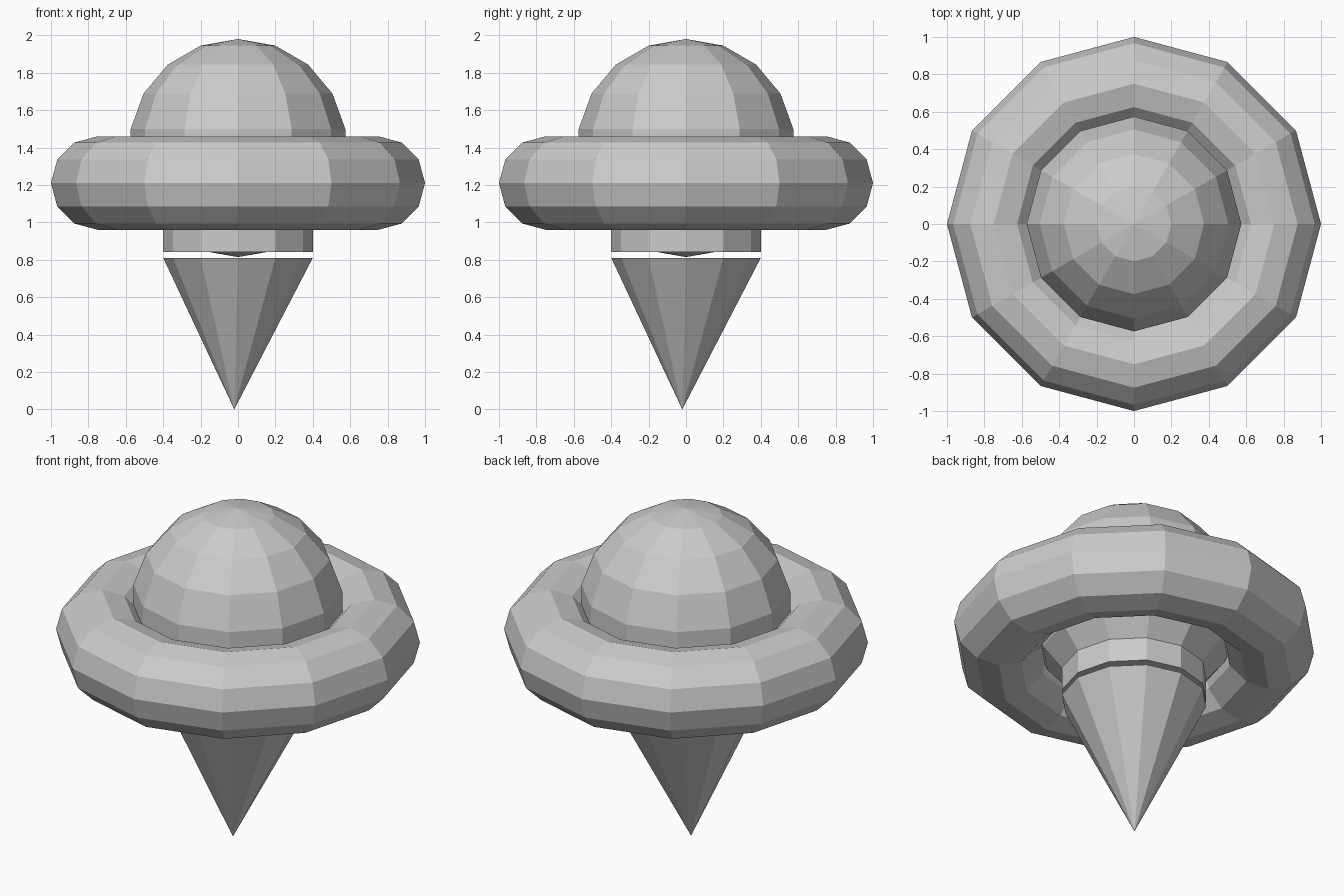
import bpy
from mathutils import Vector

if "Cube" in bpy.data.objects:
    bpy.data.objects.remove(bpy.data.objects["Cube"])

SIDES = 12


def named(name):
    obj = bpy.context.object
    obj.name = name
    bpy.ops.object.shade_flat()
    return obj


# Rounded dome: a low-poly ball whose lower half sits inside the ring
bpy.ops.mesh.primitive_uv_sphere_add(segments=SIDES, ring_count=9, radius=0.583,
                                     location=(0, 0, 1.397))
named("dome")

# Thick outer ring
bpy.ops.mesh.primitive_torus_add(major_segments=SIDES, minor_segments=12,
                                 major_radius=0.75, minor_radius=0.25,
                                 location=(0, 0, 1.21))
named("ring")

# Short collar under the ball
bpy.ops.mesh.primitive_cylinder_add(vertices=SIDES, radius=0.4, depth=0.2,
                                    location=(0, 0, 0.94))
named("collar")

# Pointed foot, with its tip slightly off centre
HEIGHT = 0.81
bpy.ops.mesh.primitive_cone_add(vertices=SIDES, radius1=0, radius2=0.4, depth=HEIGHT,
                                location=(0, 0, HEIGHT / 2))
foot = named("pointed_foot")
tip = min(foot.data.vertices, key=lambda v: v.co.z)
tip.co += Vector((-0.02, -0.02, 0))
